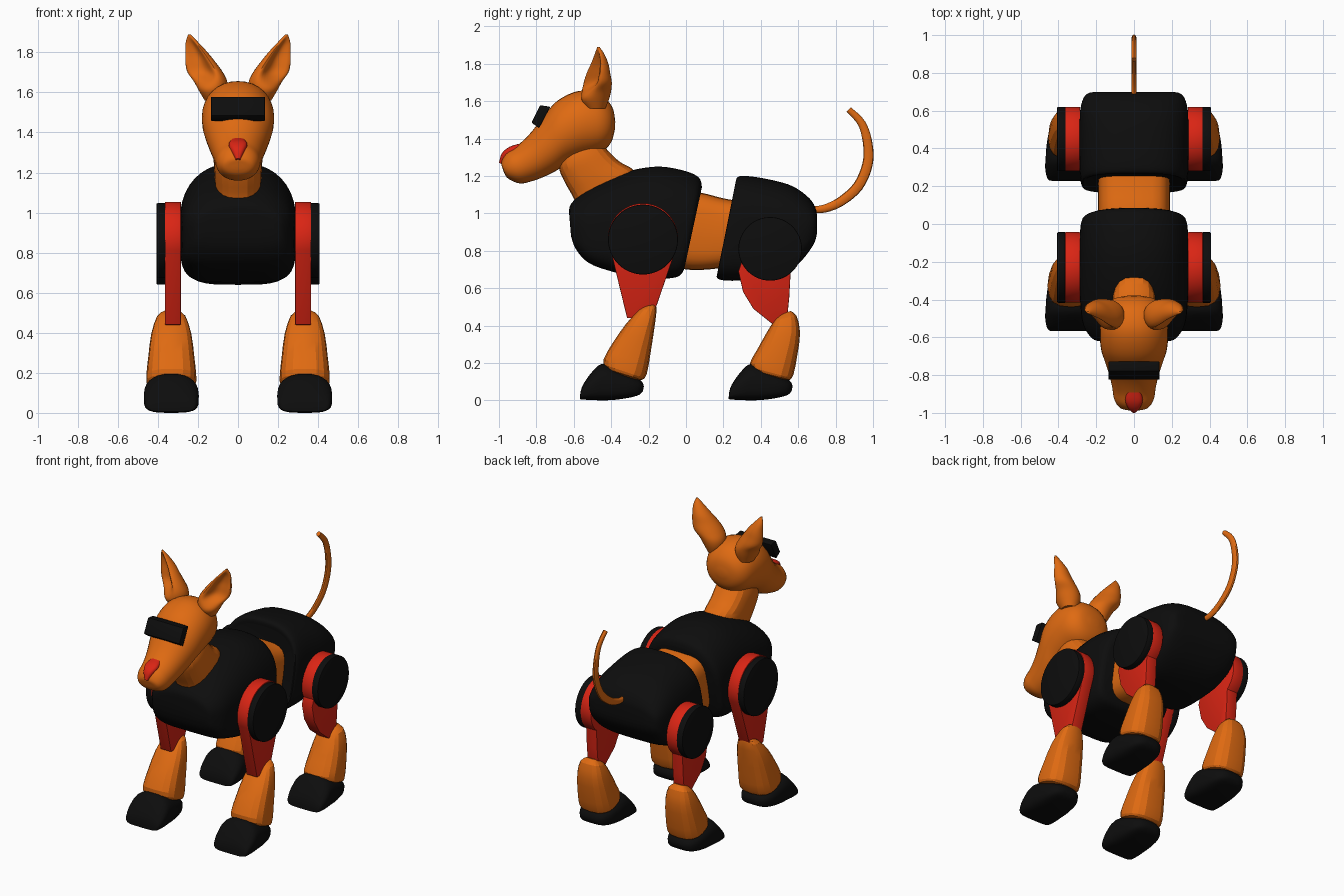
import bpy, bmesh, math
from mathutils import Vector


def material(name, rgb):
    m = bpy.data.materials.new(name)
    m.diffuse_color = (*rgb, 1)
    return m


ORANGE = material("orange", (0.74, 0.145, 0.006))
BLACK = material("black", (0.004, 0.004, 0.004))
RED = material("red", (0.70, 0.018, 0.007))


def finish(name, bm, mat, angle=35, bevel=0):
    """Turn a bmesh into an object, smooth except at sharp edges."""
    bmesh.ops.recalc_face_normals(bm, faces=bm.faces)
    if bevel:
        sharp = [e for e in bm.edges if e.calc_face_angle(0) > math.radians(50)]
        bmesh.ops.bevel(bm, geom=sharp, offset=bevel, segments=2, profile=0.5, affect='EDGES')
    for f in bm.faces:
        f.smooth = True
    for e in bm.edges:
        e.smooth = e.calc_face_angle(0) < math.radians(angle)
    me = bpy.data.meshes.new(name)
    bm.to_mesh(me)
    bm.free()
    me.materials.append(mat)
    ob = bpy.data.objects.new(name, me)
    bpy.context.collection.objects.link(ob)
    return ob


def skin(name, rings, mat, angle=35):
    """Bridge rings of points and cap both ends."""
    bm = bmesh.new()
    vs = [[bm.verts.new(p) for p in r] for r in rings]
    n = len(vs[0])
    for a, b in zip(vs, vs[1:]):
        for i in range(n):
            j = (i + 1) % n
            bm.faces.new((a[i], a[j], b[j], b[i]))
    bm.faces.new(vs[0])
    bm.faces.new(vs[-1][::-1])
    return finish(name, bm, mat, angle)


def spline(rows, steps):
    """Catmull-Rom through rows of numbers."""
    out = []
    for k in range(len(rows) - 1):
        p0, p1, p2, p3 = (rows[max(0, min(len(rows) - 1, k + d))] for d in (-1, 0, 1, 2))
        for s in range(steps):
            t = s / steps
            out.append([0.5 * (2 * b + (c - a) * t + (2 * a - 5 * b + 4 * c - d) * t * t
                               + (3 * b - a - 3 * c + d) * t ** 3)
                        for a, b, c, d in zip(p0, p1, p2, p3)])
    out.append(list(rows[-1]))
    return out


def spow(v, n):
    return math.copysign(abs(v) ** (2 / n), v)


def loft(name, sections, mat, cx=0, sides=32, top=2.0, bottom=2.0, steps=4, angle=35):
    """Sections: (y, z) of one end, (y, z) of the other end, half width in x."""
    rings = []
    for ay, az, by, bz, w in spline(sections, steps):
        ring = []
        for i in range(sides):
            t = 2 * math.pi * i / sides
            c, s = math.cos(t), math.sin(t)
            n = top if s >= 0 else bottom
            h = spow(s, n) / 2
            ring.append((cx + w * spow(c, n), (ay + by) / 2 + h * (ay - by),
                         (az + bz) / 2 + h * (az - bz)))
        rings.append(ring)
    return skin(name, rings, mat, angle)


def plate(name, profile, x0, x1, mat, bevel=0.008):
    """Extrude a (y, z) outline from x0 to x1."""
    bm = bmesh.new()
    a = [bm.verts.new((x0, y, z)) for y, z in profile]
    b = [bm.verts.new((x1, y, z)) for y, z in profile]
    bm.faces.new(a)
    bm.faces.new(b[::-1])
    for i in range(len(a)):
        j = (i + 1) % len(a)
        bm.faces.new((a[i], a[j], b[j], b[i]))
    return finish(name, bm, mat, 35, bevel)


def arc(cy, cz, r, a0, a1, n):
    return [(cy + r * math.cos(math.radians(a0 + (a1 - a0) * i / n)),
             cz + r * math.sin(math.radians(a0 + (a1 - a0) * i / n))) for i in range(n + 1)]


# Body shells
loft("chest", [(-0.625, 1.0, -0.615, 0.88, 0.18), (-0.615, 1.05, -0.59, 0.81, 0.225),
               (-0.54, 1.12, -0.52, 0.735, 0.27), (-0.42, 1.185, -0.40, 0.69, 0.285),
               (-0.29, 1.23, -0.27, 0.66, 0.29), (-0.14, 1.25, -0.16, 0.65, 0.29),
               (0.0, 1.225, -0.07, 0.655, 0.285), (0.07, 1.19, -0.03, 0.67, 0.275),
               (0.085, 1.14, -0.01, 0.70, 0.25)], BLACK, top=2.3, bottom=5, sides=40)
loft("hindquarters", [(0.27, 1.15, 0.18, 0.69, 0.25), (0.272, 1.19, 0.165, 0.655, 0.275),
                      (0.32, 1.2, 0.22, 0.64, 0.287), (0.45, 1.18, 0.35, 0.645, 0.29),
                      (0.57, 1.145, 0.48, 0.665, 0.29), (0.66, 1.08, 0.60, 0.73, 0.28),
                      (0.695, 1.02, 0.68, 0.83, 0.25), (0.70, 0.97, 0.70, 0.89, 0.19)],
     BLACK, top=2.7, bottom=4, sides=40)
loft("waist", [(-0.05, 1.12, -0.13, 0.73, 0.19), (0.08, 1.11, 0.0, 0.70, 0.19),
               (0.2, 1.08, 0.12, 0.70, 0.19), (0.32, 1.06, 0.26, 0.72, 0.19)],
     ORANGE, top=4, bottom=4, sides=24)

# Neck and head
loft("neck", [(-0.26, 1.15, -0.58, 1.02, 0.11), (-0.28, 1.23, -0.60, 1.08, 0.115),
              (-0.36, 1.28, -0.65, 1.17, 0.12), (-0.43, 1.35, -0.68, 1.25, 0.12),
              (-0.48, 1.42, -0.66, 1.33, 0.10)], ORANGE, top=2.6, bottom=2.6, sides=20, angle=20)
loft("head", [(-0.378, 1.49, -0.38, 1.45, 0.03), (-0.395, 1.57, -0.40, 1.38, 0.11),
              (-0.46, 1.635, -0.45, 1.33, 0.16), (-0.57, 1.655, -0.55, 1.30, 0.18),
              (-0.69, 1.60, -0.63, 1.27, 0.175), (-0.775, 1.50, -0.69, 1.23, 0.152),
              (-0.84, 1.42, -0.76, 1.195, 0.13), (-0.905, 1.36, -0.83, 1.17, 0.115),
              (-0.96, 1.325, -0.89, 1.16, 0.105), (-0.987, 1.275, -0.95, 1.185, 0.075),
              (-0.982, 1.245, -0.972, 1.215, 0.025)], ORANGE, top=2.1, bottom=2.1)
plate("visor", [(-0.78, 1.578), (-0.725, 1.57), (-0.785, 1.455), (-0.826, 1.485)],
      -0.135, 0.135, BLACK, 0.005)
loft("nose", [(-0.893, 1.372, -0.87, 1.33, 0.036), (-0.945, 1.355, -0.91, 1.31, 0.047),
              (-0.985, 1.32, -0.94, 1.28, 0.033), (-1.0, 1.27, -0.96, 1.25, 0.012)],
     RED, top=3, bottom=3, sides=20)

# Tail: flattened tapering tube
path = spline([(0.66, 1.02), (0.74, 1.025), (0.83, 1.065), (0.92, 1.145), (0.97, 1.26),
               (0.972, 1.37), (0.94, 1.48), (0.87, 1.555)], 4)
rings = []
for k, p in enumerate(path):
    t = (Vector(path[min(k + 1, len(path) - 1)]) - Vector(path[max(k - 1, 0)])).normalized()
    u = k / (len(path) - 1)
    r = 0.016 + 0.012 * math.sin(math.pi * u)
    rings.append([(0.014 * math.cos(a), p[0] - t.y * r * math.sin(a), p[1] + t.x * r * math.sin(a))
                  for a in [2 * math.pi * i / 12 for i in range(12)]])
skin("tail", rings, ORANGE)

# Ear sections: centre x, centre y, z, half width, half depth, hollow amount
EAR = [(0.12, -0.48, 1.56, 0.045, 0.05, 0), (0.125, -0.485, 1.61, 0.07, 0.075, 0),
       (0.138, -0.485, 1.655, 0.084, 0.085, 0.4), (0.165, -0.48, 1.70, 0.093, 0.08, 0.95),
       (0.188, -0.475, 1.75, 0.08, 0.066, 1.1), (0.208, -0.467, 1.80, 0.058, 0.05, 1.1),
       (0.23, -0.465, 1.85, 0.033, 0.028, 0.9), (0.243, -0.468, 1.89, 0.006, 0.006, 0)]
FRONT_ARM = arc(-0.23, 0.867, 0.187, -25, 205, 32) + [(-0.315, 0.44), (-0.18, 0.44)]
REAR_ARM = arc(0.45, 0.81, 0.17, -50, 205, 32) + [
    (0.28, 0.69), (0.305, 0.58), (0.36, 0.49), (0.46, 0.41), (0.54, 0.43), (0.552, 0.55)]
FRONT_SHIN = [(-0.21, 0.505, -0.165, 0.512, 0.035), (-0.25, 0.485, -0.157, 0.485, 0.07),
              (-0.32, 0.41, -0.17, 0.38, 0.10), (-0.39, 0.31, -0.19, 0.25, 0.115),
              (-0.44, 0.22, -0.21, 0.14, 0.125), (-0.43, 0.17, -0.235, 0.11, 0.118),
              (-0.40, 0.15, -0.27, 0.11, 0.08)]
REAR_SHIN = [(0.51, 0.46, 0.56, 0.478, 0.035), (0.475, 0.43, 0.592, 0.45, 0.075),
             (0.43, 0.36, 0.61, 0.36, 0.10), (0.38, 0.27, 0.595, 0.24, 0.115),
             (0.342, 0.20, 0.575, 0.14, 0.122), (0.36, 0.16, 0.555, 0.11, 0.115),
             (0.40, 0.14, 0.52, 0.11, 0.08)]
FOOT = [(-0.565, 0.04, -0.567, 0.012, 0.10), (-0.55, 0.085, -0.56, 0.005, 0.125),
        (-0.50, 0.155, -0.50, 0.002, 0.137), (-0.45, 0.195, -0.45, 0.0, 0.135),
        (-0.38, 0.18, -0.38, 0.003, 0.13), (-0.30, 0.14, -0.30, 0.015, 0.115),
        (-0.24, 0.105, -0.25, 0.03, 0.085), (-0.225, 0.075, -0.23, 0.05, 0.04)]

for s, side in ((1, "left"), (-1, "right")):
    # Hollow ears turned outward
    rings = []
    for cx, cy, z, w, d, hollow in spline(EAR, 4):
        ring = []
        for i in range(28):
            t = 2 * math.pi * i / 28
            x, y = w * math.cos(t), d * math.sin(t)
            if y < 0:
                y *= 1 - hollow * math.sin(t) ** 2
            q = math.radians(30)
            ring.append((s * (cx + x * math.cos(q) - y * math.sin(q)),
                         cy + x * math.sin(q) + y * math.cos(q), z))
        rings.append(ring)
    skin("ear_" + side, rings, ORANGE, 50)

    # Upper legs, round joint caps, lower legs and feet
    for end, arm, cap, shin, shift in (
            ("front", FRONT_ARM, (-0.23, 0.86, 0.187), FRONT_SHIN, 0),
            ("rear", REAR_ARM, (0.45, 0.81, 0.17), REAR_SHIN, 0.795)):
        plate(f"{end}_upper_leg_{side}", arm, s * 0.285, s * 0.365, RED, 0.004)
        plate(f"{end}_joint_cap_{side}", arc(*cap, 0, 352.5, 47), s * 0.36, s * 0.407, BLACK, 0.006)
        loft(f"{end}_lower_leg_{side}", shin, ORANGE, s * 0.333, 16, 2.6, 2.6, 2, 20)
        loft(f"{end}_foot_{side}", [(a + shift, b, c + shift, d, w) for a, b, c, d, w in FOOT],
             BLACK, s * 0.333, 28, 2.3, 4, 3)
